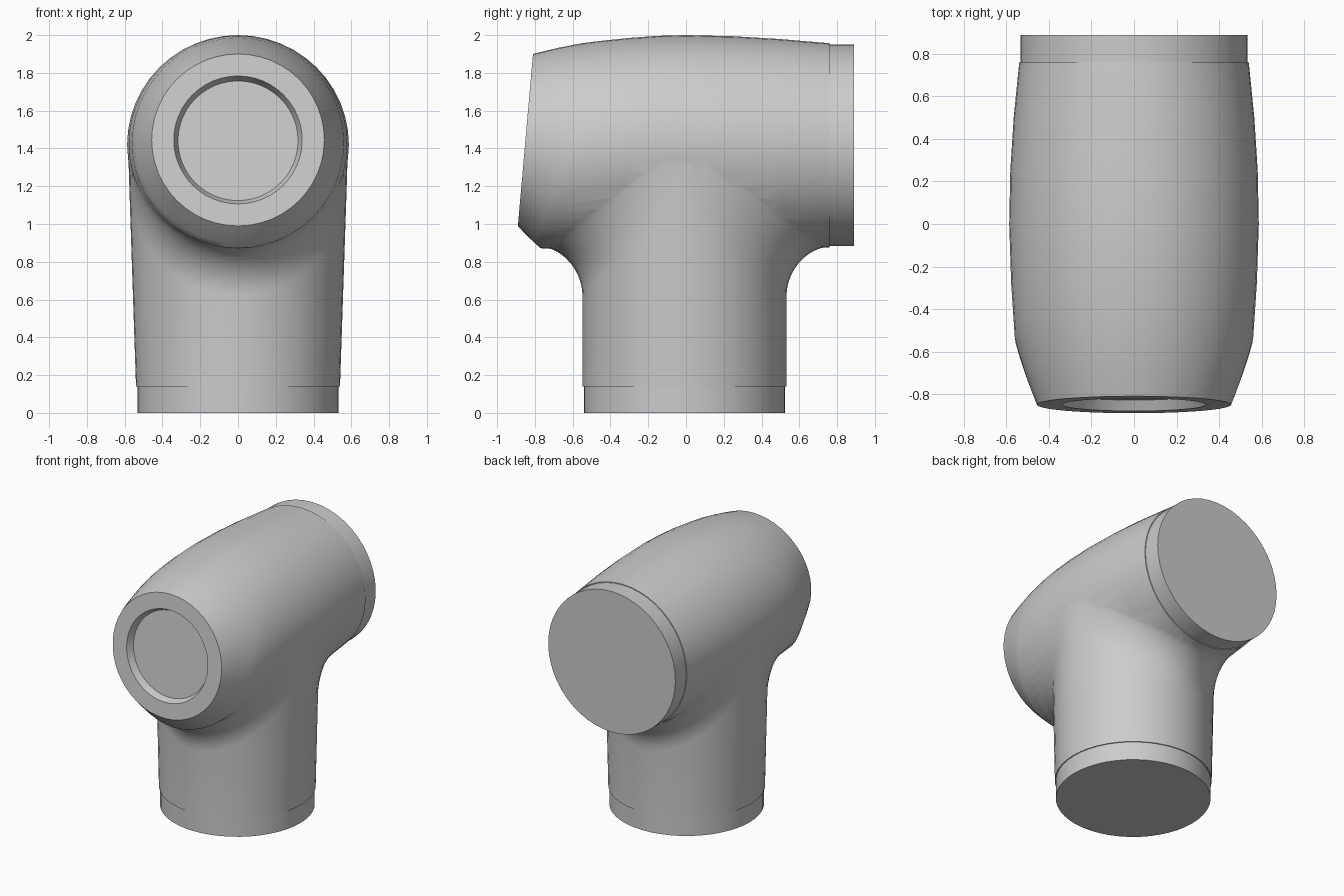
import bpy, bmesh, math
from mathutils import Vector

if "Cube" in bpy.data.objects:
    bpy.data.objects.remove(bpy.data.objects["Cube"])

N = 48          # sides of every round section
ZC = 1.42       # height of the barrel axis
SY = -0.008     # small y offset of the stalk axis

grey = bpy.data.materials.new("light_grey")
grey.diffuse_color = (0.6, 0.6, 0.6, 1)
grey.use_nodes = True
grey.node_tree.nodes["Principled BSDF"].inputs["Base Color"].default_value = grey.diffuse_color


def loft(name, rings, cap_start=True, cap_end=True):
    """Skin a list of closed rings and optionally cap the ends."""
    bm = bmesh.new()
    vr = [[bm.verts.new(p) for p in r] for r in rings]
    for a, b in zip(vr, vr[1:]):
        for i in range(N):
            j = (i + 1) % N
            bm.faces.new((a[i], a[j], b[j], b[i]))
    # temporary caps give a closed shell, so normals come out right
    caps = [bm.faces.new(vr[0]), bm.faces.new(vr[-1])]
    bmesh.ops.recalc_face_normals(bm, faces=bm.faces[:])
    drop = [f for f, keep in zip(caps, (cap_start, cap_end)) if not keep]
    if drop:
        bmesh.ops.delete(bm, geom=drop, context='FACES_ONLY')
    me = bpy.data.meshes.new(name)
    bm.to_mesh(me)
    bm.free()
    me.materials.append(grey)
    ob = bpy.data.objects.new(name, me)
    bpy.context.collection.objects.link(ob)
    return ob


def section(yb, zb, yt, zt, rx):
    """Round section given by its bottom point, top point and half width."""
    b, t = Vector((0, yb, zb)), Vector((0, yt, zt))
    mid, up = (b + t) / 2, (t - b) / 2
    return [mid + up * math.cos(2 * math.pi * i / N)
            + Vector((rx * math.sin(2 * math.pi * i / N), 0, 0)) for i in range(N)]


def disc(z, r):
    return [Vector((r * math.sin(2 * math.pi * i / N),
                    SY + r * math.cos(2 * math.pi * i / N), z)) for i in range(N)]


# Barrel: recessed tilted front face, bevelled nose, bulging body
face_b, face_t = Vector((0, -0.89, 0.99)), Vector((0, -0.81, 1.90))
fc, fu = (face_b + face_t) / 2, (face_t - face_b).normalized()
inward = Vector((0, fu.z, -fu.y))


def face_ring(r, depth):
    c = fc + inward * depth
    b, t = c - fu * r, c + fu * r
    return section(b.y, b.z, t.y, t.z, r)


barrel = loft("body", [
    face_ring(0.318, 0.05), face_ring(0.34, 0.0), face_ring(0.457, 0.0),
    section(-0.86, 0.957, -0.68, 1.932, 0.488),
    section(-0.83, 0.927, -0.55, 1.957, 0.515),
    section(-0.80, 0.898, -0.42, 1.973, 0.54),
    section(-0.77, 0.872, -0.29, 1.986, 0.561),
    section(-0.40, 0.848, -0.15, 1.996, 0.578),
    section(0, 0.84, 0, 2.0, 0.587),
    section(0.25, 0.843, 0.25, 1.994, 0.582),
    section(0.5, 0.857, 0.5, 1.979, 0.566),
    section(0.76, 0.877, 0.76, 1.957, 0.54)])


# Stalk: tube that flares with an elliptical fillet into the barrel underside
def barrel_under(x, y):
    r = 0.582 - 0.04 * (y / 0.76) ** 2
    return ZC - math.sqrt(max(r * r - x * x, 0))


def half_width(z):
    return 0.54 + 0.043 * (z - 0.14) / 1.28


STEPS = 10
columns = []
for i in range(N):
    a = 2 * math.pi * i / N
    s, c = math.sin(a), math.cos(a)
    y, z = SY + 0.54 * c, 0.86
    for _ in range(4):
        x = half_width(z) * s
        z = barrel_under(x, y)
    corner = Vector((x, y, z))
    low = Vector((half_width(z - 0.24) * s, y, z - 0.24))
    y2 = y + math.copysign(0.225 * math.sqrt(abs(c)), c)
    end = Vector((x, y2, barrel_under(x, y2) + 0.004))
    col = [Vector((0.54 * s, y, 0.14))]
    for k in range(STEPS + 1):
        t = math.pi / 2 * k / STEPS
        col.append(corner + (low - corner) * (1 - math.sin(t))
                   + (end - corner) * (1 - math.cos(t)))
    col.append(Vector((end.x * 0.6, end.y * 0.6, ZC)))
    columns.append(col)
stalk = loft("stalk_helper", list(zip(*columns)))

# Join the two into one skin
mod = barrel.modifiers.new("join", 'BOOLEAN')
mod.operation, mod.solver, mod.object = 'UNION', 'EXACT', stalk
bpy.context.view_layer.update()
dg = bpy.context.evaluated_depsgraph_get()
joined = bpy.data.meshes.new_from_object(barrel.evaluated_get(dg))
barrel.modifiers.clear()
barrel.data = joined
bpy.data.objects.remove(stalk)

# Open the body where the collars close it
bm = bmesh.new()
bm.from_mesh(joined)
hidden = [f for f in bm.faces
          if all(abs(v.co.y - 0.76) < 1e-3 for v in f.verts)
          or all(abs(v.co.z - 0.14) < 1e-3 for v in f.verts)]
bmesh.ops.delete(bm, geom=hidden, context='FACES')
bm.to_mesh(joined)
bm.free()

# Collars: slightly stepped-in rings at the rear and base openings
rear = [(0.76, 0.54), (0.76, 0.534), (0.89, 0.534)]
loft("rear_collar", [section(y, 1.417 - r, y, 1.417 + r, r) for y, r in rear],
     cap_start=False)
loft("base_collar", [disc(0.14, 0.54), disc(0.14, 0.533), disc(0, 0.533)],
     cap_start=False)

# Smooth shading with crisp edges
for ob in bpy.context.collection.objects:
    ob.select_set(True)
    bpy.context.view_layer.objects.active = ob
bpy.ops.object.shade_smooth_by_angle(angle=math.radians(35))
